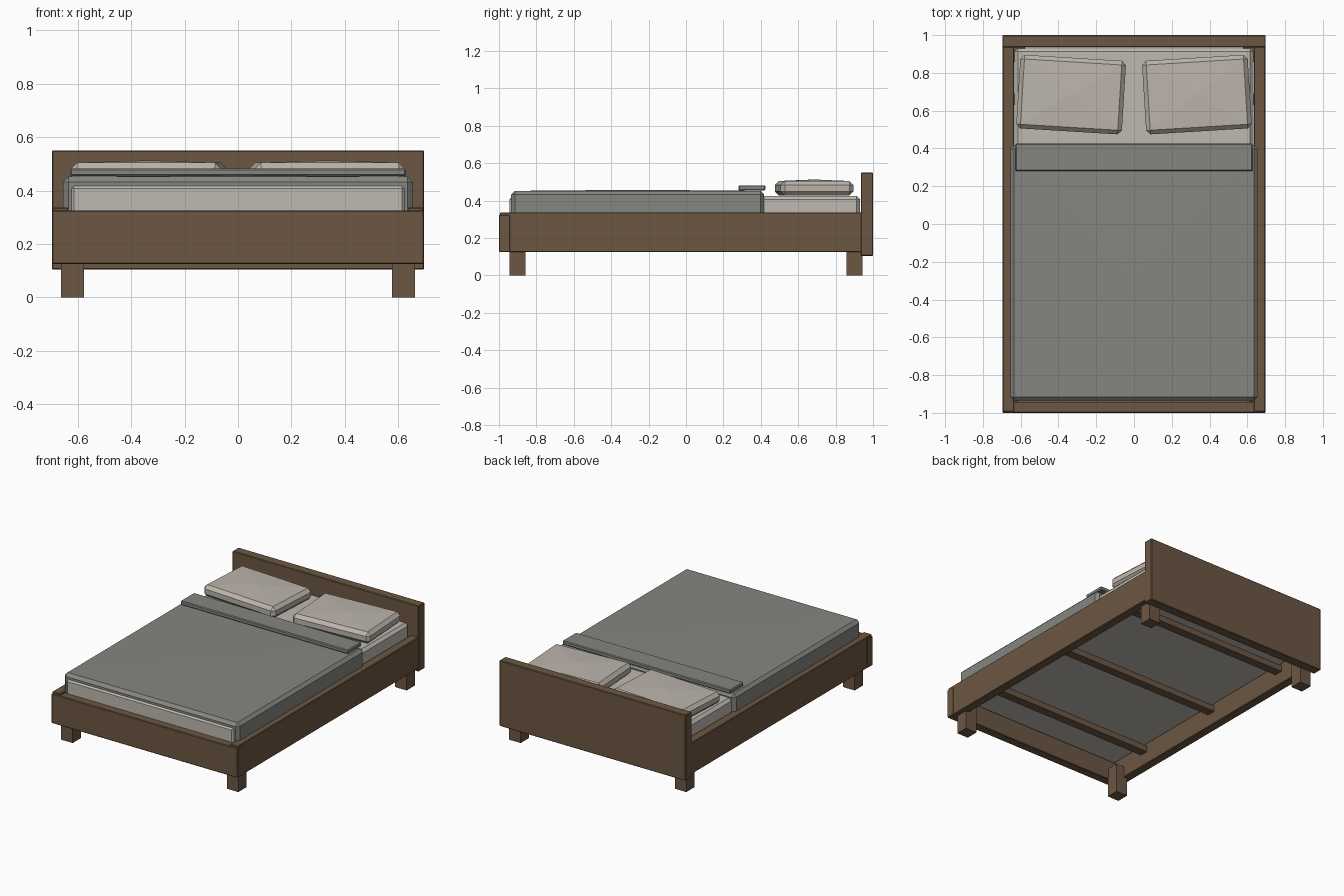
import bpy, bmesh, math

if "Cube" in bpy.data.objects:
    bpy.data.objects.remove(bpy.data.objects["Cube"])

def material(name, rgb):
    m = bpy.data.materials.new(name)
    m.diffuse_color = (*rgb, 1)
    m.use_nodes = True
    m.node_tree.nodes["Principled BSDF"].inputs["Base Color"].default_value = m.diffuse_color
    return m

WOOD = material("brown wood", (0.150, 0.096, 0.054))
SHEET = material("pale sheet", (0.52, 0.49, 0.44))
PILLOW = material("pillow linen", (0.50, 0.46, 0.41))
BLANKET = material("grey blanket", (0.235, 0.238, 0.217))

def box(name, lo, hi, mat, bevel=0.0, segments=1, crown=0.0, turn=0.0):
    """Chamfered box between two corners; crown raises the middle of the top."""
    bm = bmesh.new()
    bmesh.ops.create_cube(bm, size=1)
    size = [b - a for a, b in zip(lo, hi)]
    bmesh.ops.scale(bm, vec=size, verts=bm.verts)
    if bevel:
        bmesh.ops.bevel(bm, geom=bm.edges[:], offset=bevel, segments=segments,
                        profile=0.5, affect='EDGES')
    if crown:
        top = max(bm.faces, key=lambda f: f.calc_center_median().z)
        for v in bmesh.ops.poke(bm, faces=[top])['verts']:
            v.co.z += crown
    me = bpy.data.meshes.new(name)
    bm.to_mesh(me)
    bm.free()
    me.materials.append(mat)
    ob = bpy.data.objects.new(name, me)
    ob.location = [(a + b) / 2 for a, b in zip(lo, hi)]
    ob.rotation_euler.z = turn
    bpy.context.collection.objects.link(ob)
    return ob

# Wooden frame
box("headboard", (-0.697, 0.935, 0.105), (0.697, 1.0, 0.55), WOOD, 0.004)
box("footboard", (-0.697, -1.0, 0.125), (0.697, -0.94, 0.325), WOOD, 0.004)
for s, side in ((-1, "left"), (1, "right")):
    xs = sorted((s * 0.635, s * 0.695))
    box(side + "_rail", (xs[0], -0.995, 0.125), (xs[1], 0.94, 0.337), WOOD, 0.004)
    # Legs
    xs = sorted((s * 0.577, s * 0.663))
    for y, end in ((-0.9, "front"), (0.9, "back")):
        box(f"{end}_{side}_leg", (xs[0], y - 0.043, 0), (xs[1], y + 0.043, 0.2), WOOD)

# Cross slats under the mattress
for i, y in enumerate((-0.66, 0.0, 0.66)):
    box(f"slat_{i + 1}", (-0.64, y - 0.03, 0.21), (0.64, y + 0.03, 0.255), WOOD)

# Bedding
box("mattress", (-0.632, -0.945, 0.25), (0.632, 0.93, 0.425), SHEET, 0.018)
box("blanket", (-0.655, -0.935, 0.285), (0.655, 0.418, 0.452), BLANKET, 0.02, crown=0.006)
box("blanket_fold", (-0.628, 0.28, 0.455), (0.628, 0.425, 0.482), BLANKET, 0.005)

# Pillows, turned slightly towards each other
for s, side in ((-1, "left"), (1, "right")):
    box(side + "_pillow", (s * 0.333 - 0.28, 0.49, 0.427), (s * 0.333 + 0.28, 0.88, 0.505),
        PILLOW, 0.022, crown=0.008, turn=math.radians(3.5) * s)
